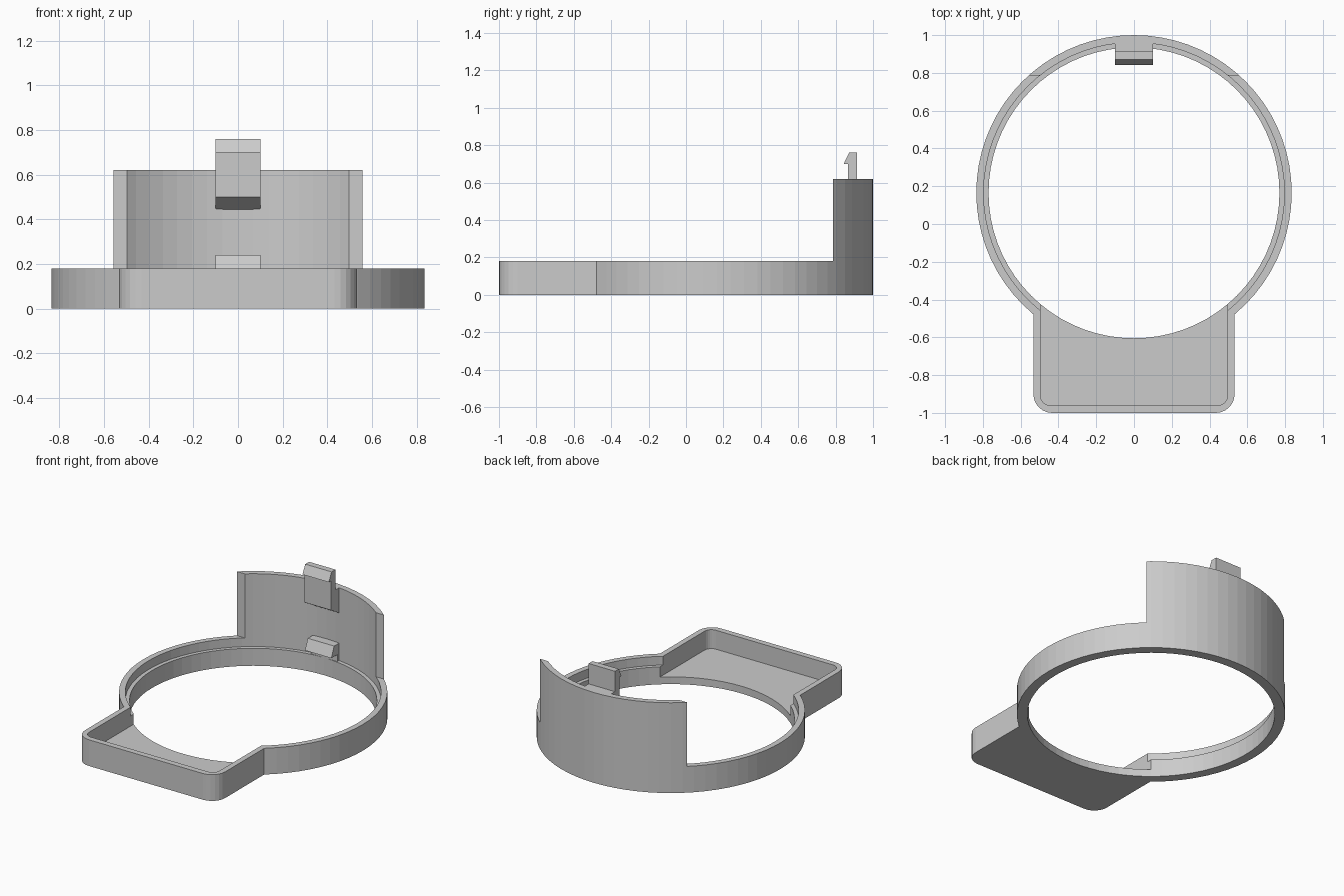
import bpy
import bmesh
from math import cos, sin, tau, radians

cube = bpy.data.objects.get("Cube")
if cube:
    bpy.data.objects.remove(cube, do_unlink=True)

# Single grey plastic
grey = bpy.data.materials.new("grey_plastic")
grey.use_nodes = True
colour = (0.6, 0.6, 0.6, 1)
grey.diffuse_color = colour
grey.node_tree.nodes["Principled BSDF"].inputs["Base Color"].default_value = colour

CENTRE_Y = 0.165
OUTER, WALL_IN, LEDGE_IN = 0.835, 0.796, 0.77
RIM_Z, LEDGE_Z, FLOOR_Z, TALL_Z = 0.18, 0.12, 0.05, 0.62


def prism(name, points, offset):
    """Extrude a closed 3D outline along an offset vector."""
    bm = bmesh.new()
    face = bm.faces.new([bm.verts.new(p) for p in points])
    new = bmesh.ops.extrude_face_region(bm, geom=[face])["geom"]
    bmesh.ops.translate(bm, vec=offset, verts=[v for v in new if isinstance(v, bmesh.types.BMVert)])
    bmesh.ops.recalc_face_normals(bm, faces=bm.faces)
    mesh = bpy.data.meshes.new(name)
    bm.to_mesh(mesh)
    bm.free()
    mesh.materials.append(grey)
    obj = bpy.data.objects.new(name, mesh)
    bpy.context.collection.objects.link(obj)
    return obj


def disc(name, radius, z0, z1, sides=72):
    pts = [(radius * cos(tau * i / sides), CENTRE_Y + radius * sin(tau * i / sides), z0)
           for i in range(sides)]
    return prism(name, pts, (0, 0, z1 - z0))


def tray(name, half, front, back, corner, z0, z1, steps=6):
    """Rectangle with its two front corners rounded."""
    pts = [(half, back, z0), (-half, back, z0)]
    for cx, start in ((corner - half, 180), (half - corner, 270)):
        for i in range(steps + 1):
            a = radians(start + 90 * i / steps)
            pts.append((cx + corner * cos(a), front + corner + corner * sin(a), z0))
    return prism(name, pts, (0, 0, z1 - z0))


def combine(target, tool, operation):
    mod = target.modifiers.new(operation, "BOOLEAN")
    mod.operation, mod.solver, mod.object = operation, "EXACT", tool
    bpy.context.view_layer.objects.active = target
    bpy.ops.object.modifier_apply(modifier=mod.name)
    bpy.data.objects.remove(tool, do_unlink=True)


# Ring body: tall at the back, low elsewhere, joined to the front tray
body = disc("ring_and_tray", OUTER, 0, TALL_Z)
combine(body, tray("low_cut", 1.2, -1.2, 0.785, 0.05, RIM_Z, 1), "DIFFERENCE")
combine(body, tray("tray_block", 0.533, -1, -0.3, 0.1, 0, RIM_Z), "UNION")

# Hollow out: through hole, wider upper bore leaving a ledge, tray pocket
combine(body, disc("through_hole", LEDGE_IN, -0.1, 1), "DIFFERENCE")
combine(body, disc("upper_bore", WALL_IN, LEDGE_Z, 1), "DIFFERENCE")
combine(body, tray("tray_pocket", 0.495, -0.96, 0, 0.05, FLOOR_Z, 1), "DIFFERENCE")


# Snap clips on the back wall, from (y, z) profiles
def clip(name, profile):
    prism(name, [(-0.1, y, z) for y, z in profile], (0.2, 0, 0))


clip("upper_clip", [(0.975, 0.435), (0.865, 0.5), (0.865, 0.7), (0.843, 0.7),
                    (0.872, 0.76), (0.914, 0.76), (0.914, TALL_Z), (0.975, TALL_Z)])
clip("lower_clip", [(0.975, 0.115), (0.935, 0.115), (0.935, 0.168), (0.87, 0.168),
                    (0.9, 0.24), (0.975, 0.24)])
